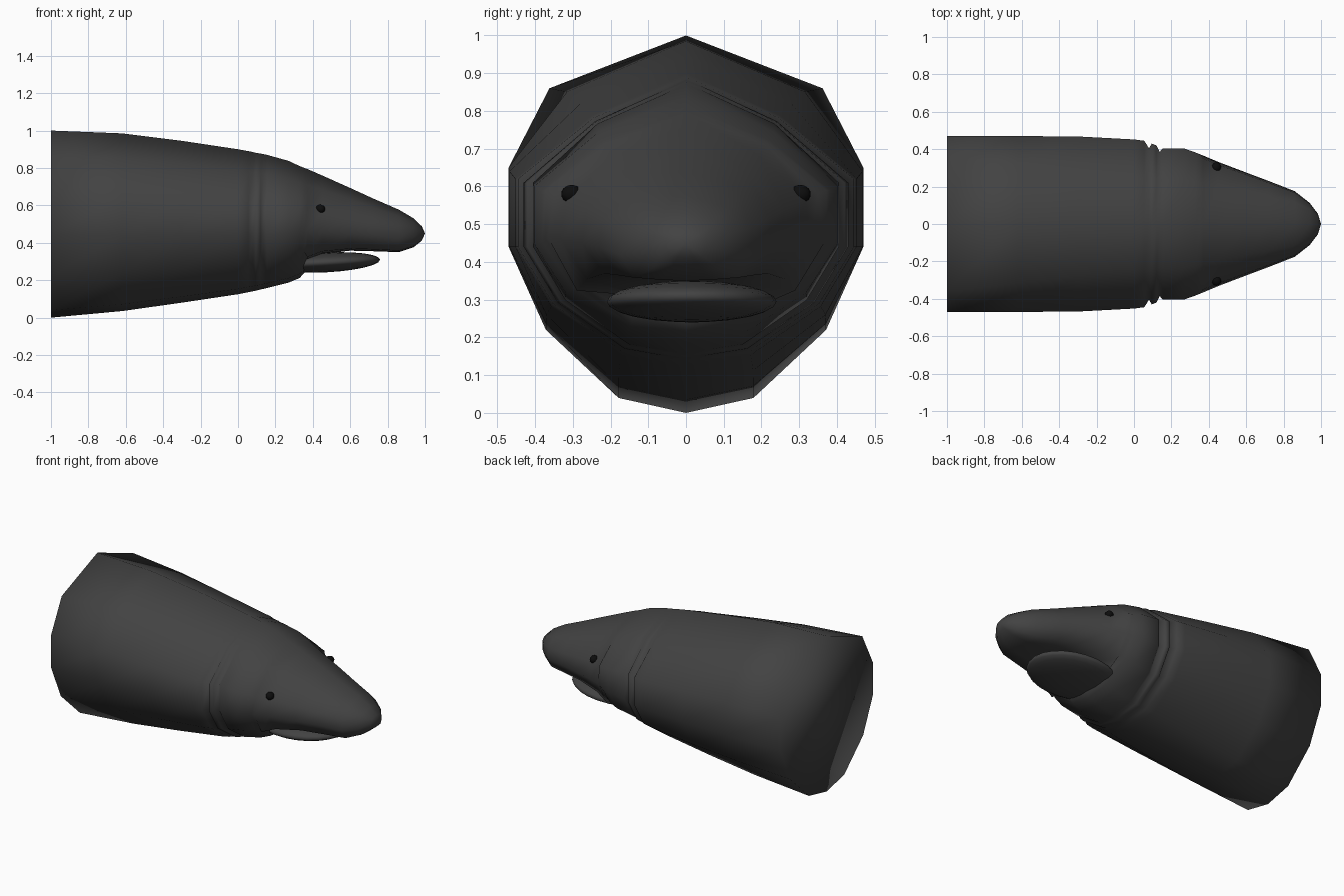
import bpy, bmesh, math
from mathutils import Matrix

if "Cube" in bpy.data.objects:
    bpy.data.objects.remove(bpy.data.objects["Cube"])


def material(name, v):
    m = bpy.data.materials.new(name)
    m.diffuse_color = (v, v, v, 1)
    m.use_nodes = True
    m.node_tree.nodes["Principled BSDF"].inputs["Base Color"].default_value = m.diffuse_color
    return m


skin = material("dark_skin", 0.055)
black = material("eye_black", 0.004)


def finish(bm, name, mat):
    bmesh.ops.recalc_face_normals(bm, faces=bm.faces)
    me = bpy.data.meshes.new(name)
    bm.to_mesh(me)
    bm.free()
    for p in me.polygons:
        p.use_smooth = True
    me.materials.append(mat)
    ob = bpy.data.objects.new(name, me)
    bpy.context.collection.objects.link(ob)
    return ob


def ring(x, top, bot, w, hi, lo, shoulder):
    # Twelve-sided section: ridge, shoulder, side, belly corners, keel.
    # Ahead of the mouth corner the underside is flat and the cheeks lean in.
    head = x > .36
    drop = .88 if head else .5
    cheek = .955 if head else 1
    half = [(w * shoulder, hi + (top - hi) * 0.6), (w * cheek, hi), (w, lo),
            (w * 0.79, lo + (bot - lo) * drop),
            (w * 0.38, lo + (bot - lo) * max(.91, drop + .08))]
    pts = [(0, top)] + half + [(0, bot)] + [(-y, z) for y, z in reversed(half)]
    return [(x, y, z) for y, z in pts]


# Body stations: x, top, bottom, half width, upper side z, lower side z, shoulder ratio
stations = [
    (-1.0, 1.0, 0.0, .47, .65, .44, .77),
    (-.62, .985, .035, .47, .65, .44, .67),
    (-.30, .945, .08, .468, .64, .44, .59),
    (0.0, .90, .125, .452, .62, .44, .55),
    (.055, .89, .136, .445, .62, .44, .55),
    (.08, .885, .141, .405, .61, .44, .58),   # gill groove
    (.095, .881, .144, .43, .61, .44, .56),
    (.12, .877, .15, .42, .61, .44, .57),
    (.137, .874, .154, .385, .61, .44, .60),  # gill groove
    (.155, .87, .158, .405, .61, .44, .58),
    (.27, .838, .187, .403, .60, .45, .58),
    (.33, .81, .212, .382, .59, .455, .58),
    (.355, .80, .24, .372, .59, .46, .58),
    (.37, .795, .305, .366, .58, .465, .58),  # back of the mouth
    (.45, .76, .34, .332, .565, .46, .58),
    (.60, .693, .358, .275, .54, .45, .60),
    (.72, .638, .355, .23, .515, .44, .62),
    (.86, .577, .35, .175, .49, .42, .66),
    (.94, .53, .377, .112, .475, .43, .68),
    (.983, .488, .412, .055, .462, .44, .70),
]

# Lofted head and body
bm = bmesh.new()
rings = [[bm.verts.new(p) for p in ring(*s)] for s in stations]
n = len(rings[0])
for a, b in zip(rings, rings[1:]):
    for i in range(n):
        j = (i + 1) % n
        bm.faces.new((a[i], a[j], b[j], b[i]))
tip = bm.verts.new((1.0, 0, .45))
for i in range(n):
    bm.faces.new((rings[-1][i], rings[-1][(i + 1) % n], tip))
bm.faces.new(rings[0])
finish(bm, "body", skin)


def ellipsoid(name, loc, scale, rot, mat, u=20, v=12):
    bm = bmesh.new()
    mtx = Matrix.Translation(loc) @ rot @ Matrix.Diagonal((*scale, 1))
    bmesh.ops.create_uvsphere(bm, u_segments=u, v_segments=v, radius=1, matrix=mtx)
    return finish(bm, name, mat)


# Lower jaw
ellipsoid("lower_jaw", (.47, .015, .295), (.29, .225, .053),
          Matrix.Rotation(math.radians(-3), 4, 'Y'), skin, 24, 12)

# Eyes, sunk into the sloping cheeks
for side, name in ((-1, "right_eye"), (1, "left_eye")):
    ellipsoid(name, (.44, side * .303, .58), (.025, .028, .024),
              Matrix.Rotation(side * math.radians(-22), 4, 'Z'), black, 16, 10)
